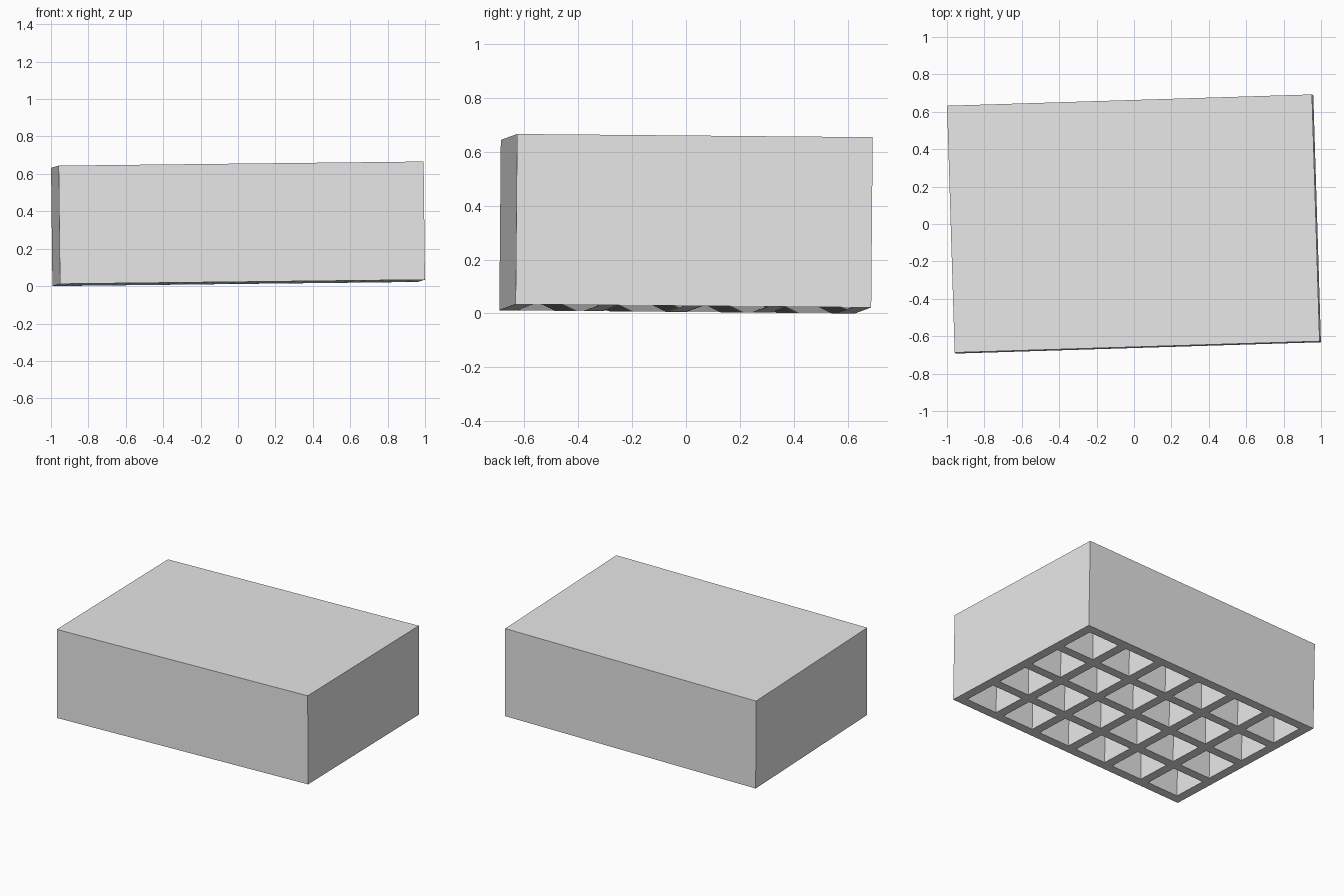
import bpy, bmesh

cube = bpy.data.objects.get("Cube")
if cube:
    bpy.data.objects.remove(cube, do_unlink=True)

# Overall size, bar width between pockets, and pocket count
LENGTH, WIDTH, HEIGHT = 1.952, 1.32, 0.632
BAR = 0.065
NX, NY = 6, 4
POCKET_DEPTH = HEIGHT - BAR

grey = bpy.data.materials.new("light_grey")
grey.use_nodes = True
colour = (0.8, 0.8, 0.8, 1.0)
grey.diffuse_color = colour
grey.node_tree.nodes["Principled BSDF"].inputs["Base Color"].default_value = colour


def grid_lines(size, count):
    """Both edges of every bar across one side."""
    pitch = (size - BAR) / count
    return [-size / 2 + i * pitch + e for i in range(count + 1) for e in (0, BAR)]


xs, ys = grid_lines(LENGTH, NX), grid_lines(WIDTH, NY)
bm = bmesh.new()

# Lattice rim on the underside: every cell except the pocket openings
verts = [[bm.verts.new((x, y, -HEIGHT / 2)) for y in ys] for x in xs]
for i in range(len(xs) - 1):
    for j in range(len(ys) - 1):
        if not (i % 2 and j % 2):
            bm.faces.new((verts[i][j], verts[i][j + 1],
                          verts[i + 1][j + 1], verts[i + 1][j]))

# Raise the outer walls and pocket walls from the open edges, then cap them
open_edges = [e for e in bm.edges if e.is_boundary]
raised = bmesh.ops.extrude_edge_only(bm, edges=open_edges)["geom"]
for v in (g for g in raised if isinstance(g, bmesh.types.BMVert)):
    outer = abs(v.co.x) > LENGTH / 2 - 0.001 or abs(v.co.y) > WIDTH / 2 - 0.001
    v.co.z += HEIGHT if outer else POCKET_DEPTH
bmesh.ops.holes_fill(bm, edges=[e for e in bm.edges if e.is_boundary], sides=0)
bmesh.ops.recalc_face_normals(bm, faces=bm.faces)

mesh = bpy.data.meshes.new("pocketed_block")
bm.to_mesh(mesh)
bm.free()
mesh.materials.append(grey)

# Block sits slightly askew
block = bpy.data.objects.new("pocketed_block", mesh)
block.rotation_euler = (-0.009, -0.0113, 0.031)
block.location = (0, 0, 0.333)
bpy.context.collection.objects.link(block)
